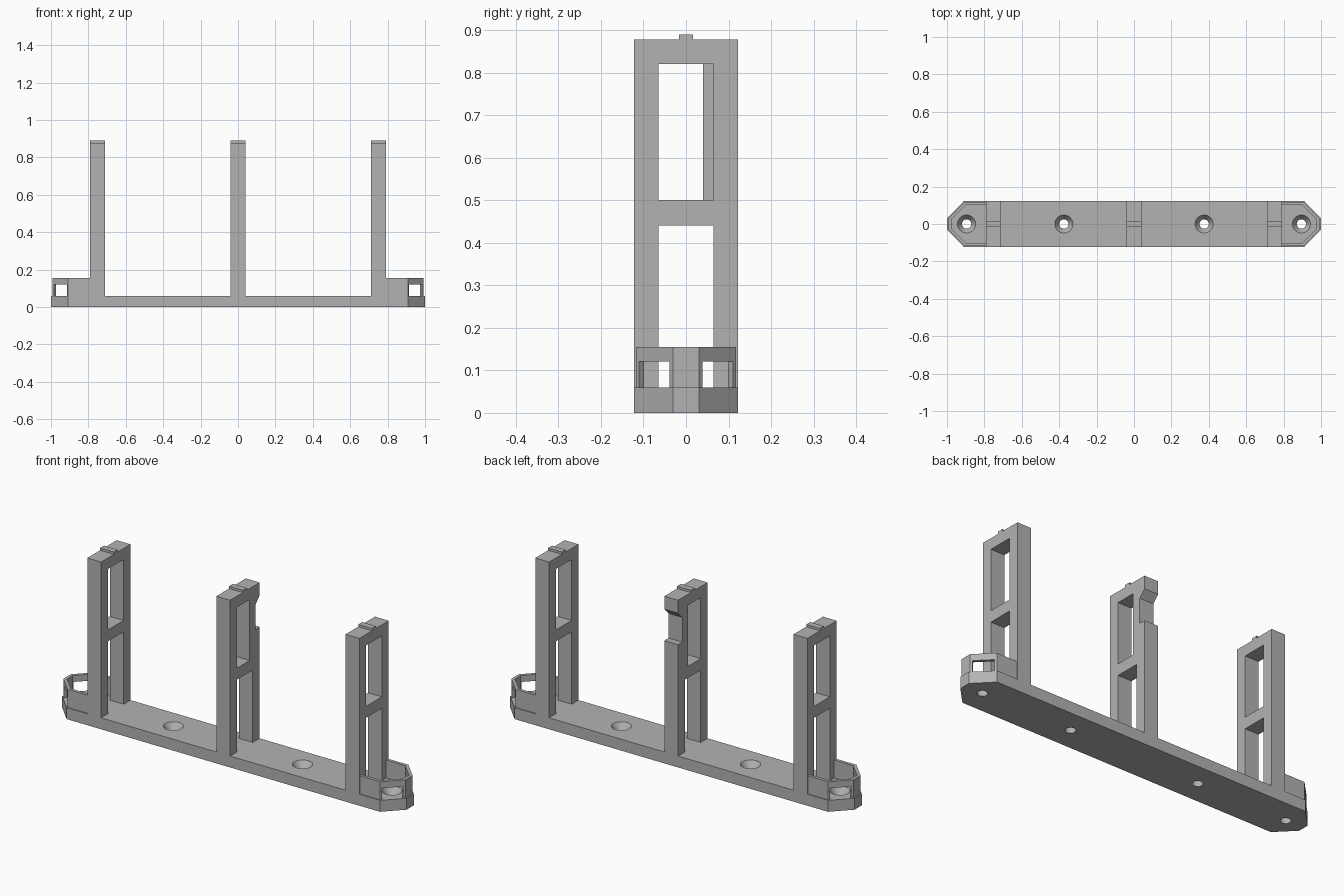
import bpy, bmesh, math
from mathutils import Matrix, Vector

if "Cube" in bpy.data.objects:
    bpy.data.objects.remove(bpy.data.objects["Cube"])

grey = bpy.data.materials.new("light grey")
grey.diffuse_color = (0.45, 0.45, 0.45, 1)
grey.use_nodes = True
grey.node_tree.nodes["Principled BSDF"].inputs["Base Color"].default_value = grey.diffuse_color


def prism(name, pts, depth, matrix=Matrix()):
    """Extrude a 2D outline along local z, then place it."""
    bm = bmesh.new()
    face = bm.faces.new([bm.verts.new((u, v, 0)) for u, v in pts])
    ext = bmesh.ops.extrude_face_region(bm, geom=[face])
    moved = [e for e in ext["geom"] if isinstance(e, bmesh.types.BMVert)]
    bmesh.ops.translate(bm, vec=(0, 0, depth), verts=moved)
    bmesh.ops.recalc_face_normals(bm, faces=bm.faces)
    return finish(name, bm, matrix)


def finish(name, bm, matrix=Matrix()):
    bm.transform(matrix)
    me = bpy.data.meshes.new(name)
    bm.to_mesh(me)
    bm.free()
    me.materials.append(grey)
    ob = bpy.data.objects.new(name, me)
    bpy.context.collection.objects.link(ob)
    return ob


def cone(r1, r2, z1, z2, x):
    bm = bmesh.new()
    bmesh.ops.create_cone(bm, cap_ends=True, segments=32, radius1=r1, radius2=r2, depth=z2 - z1)
    return finish("hole_cutter", bm, Matrix.Translation((x, 0, (z1 + z2) / 2)))


def cut(ob, cutters):
    for c in cutters:
        mod = ob.modifiers.new("cut", 'BOOLEAN')
        mod.operation, mod.object, mod.solver = 'DIFFERENCE', c, 'EXACT'
        bpy.context.view_layer.objects.active = ob
        bpy.ops.object.modifier_apply(modifier=mod.name)
        bpy.data.objects.remove(c)


def rect(a0, a1, b0, b1):
    return [(a0, b0), (a1, b0), (a1, b1), (a0, b1)]


# Base plate with pointed ends and four countersunk holes
T = 0.06
half = [(1, -0.03), (1, 0.03), (0.91, 0.122), (-0.91, 0.122)]
plate = prism("base_plate", half + [(-x, -y) for x, y in half], T)
for x in (-0.895, -0.375, 0.375, 0.895):
    cut(plate, [cone(0.025, 0.025, -0.05, 0.1, x), cone(0.025, 0.051, 0.026, 0.064, x)])

# Upright frames: y-z outline extruded along x
YZX = Matrix(((0, 0, 1, 0), (1, 0, 0, 0), (0, 1, 0, 0), (0, 0, 0, 1)))
H, W = 0.878, 0.122
nub = [(0.016, H), (0.016, 0.89), (-0.016, 0.89), (-0.016, H)]
notch = [(W, 0.645), (0.088, 0.645), (0.088, 0.775), (W, 0.81)]
for name, x, middle in (("left_post", -0.75, 0), ("middle_post", 0, 1), ("right_post", 0.75, 0)):
    place = Matrix.Translation((x - 0.04, 0, 0)) @ YZX
    outline = [(-W, T), (W, T)] + (notch if middle else []) + [(W, H)] + nub + [(-W, H)]
    post = prism(name, outline, 0.08, place)
    wide = Matrix.Translation((x - 0.1, 0, 0)) @ YZX
    cut(post, [prism("window_cutter", rect(-0.065, 0.065, T - 0.02, 0.44), 0.2, wide),
               prism("window_cutter", rect(-0.065, 0.04 if middle else 0.065, 0.5, 0.82), 0.2, wide)])

# End rims: thin walls round each tip, with a window in each slanted wall
outer = [(0.79, 0.117), (0.908, 0.117), (0.993, 0.03)]
inner = [(0.79, 0.101), (0.901, 0.101), (0.977, 0.024)]
for name, s in (("left_rim", -1), ("right_rim", 1)):
    ring = outer + [(x, -y) for x, y in outer[::-1]] + [(x, -y) for x, y in inner] + inner[::-1]
    rim = prism(name, [(s * x, y) for x, y in ring], 0.155 - T, Matrix.Translation((0, 0, T)))
    for t in (-1, 1):
        a = Vector((s * 0.914, t * 0.110))
        b = Vector((s * 0.984, t * 0.038))
        n = Vector((s, t)).normalized() * 0.03
        quad = [tuple(p) for p in (a - n, b - n, b + n, a + n)]
        cut(rim, [prism("rim_cutter", quad, 0.08, Matrix.Translation((0, 0, 0.041)))])
